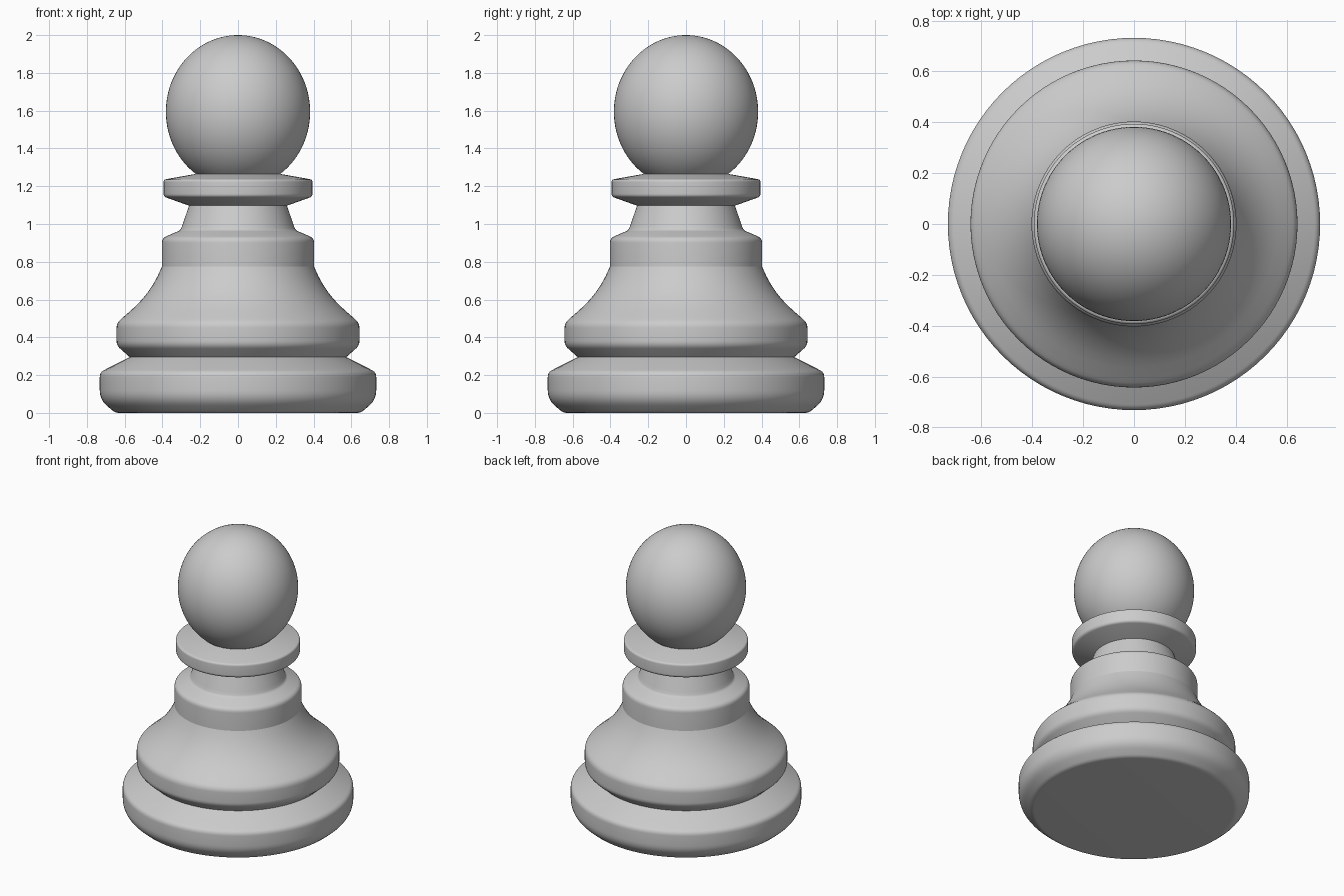
import bpy, bmesh, math
from mathutils import Vector

if "Cube" in bpy.data.objects:
    bpy.data.objects.remove(bpy.data.objects["Cube"])

SEGMENTS = 96


def rounded(corners, steps=6):
    """Turn (radius, height, rounding) corners into a softened profile."""
    pts = [Vector(c[:2]) for c in corners]
    out = []
    for i, p in enumerate(pts):
        f = corners[i][2] if len(corners[i]) > 2 else 0
        if not f:
            out.append(p)
            continue
        a = p + (pts[i - 1] - p).normalized() * f
        b = p + (pts[i + 1] - p).normalized() * f
        for k in range(steps + 1):
            t = k / steps
            out.append(a * (1 - t) ** 2 + p * 2 * t * (1 - t) + b * t * t)
    return out


def lathe(name, profile):
    """Spin a bottom-to-top profile around z."""
    bm = bmesh.new()
    verts = [bm.verts.new((r, 0, z)) for r, z in profile]
    edges = [bm.edges.new(pair) for pair in zip(verts, verts[1:])]
    bmesh.ops.spin(bm, geom=verts + edges, cent=(0, 0, 0), axis=(0, 0, 1),
                   angle=math.tau, steps=SEGMENTS)
    bmesh.ops.remove_doubles(bm, verts=bm.verts, dist=1e-4)
    bmesh.ops.recalc_face_normals(bm, faces=bm.faces)
    # spun bottom-to-top, so outer walls must point away from the axis
    wall = max(bm.faces, key=lambda f: f.calc_center_median().xy.length)
    if wall.normal.xy.dot(wall.calc_center_median().xy) < 0:
        bmesh.ops.reverse_faces(bm, faces=bm.faces)
    mesh = bpy.data.meshes.new(name)
    bm.to_mesh(mesh)
    bm.free()
    ob = bpy.data.objects.new(name, mesh)
    bpy.context.collection.objects.link(ob)
    bpy.ops.object.select_all(action='DESELECT')
    ob.select_set(True)
    bpy.context.view_layer.objects.active = ob
    bpy.ops.object.shade_smooth_by_angle(angle=math.radians(35))
    return ob


# Foot disc, closed underneath
lathe("base", rounded([(0, 0), (0.65, 0, 0.02), (0.732, 0.07, 0.05),
                       (0.732, 0.215, 0.025), (0.573, 0.295)]))

# Flared skirt above the foot
lathe("skirt", rounded([(0.573, 0.295), (0.643, 0.357, 0.025),
                        (0.643, 0.475, 0.025), (0.61, 0.505),
                        (0.46, 0.635, 0.14), (0.403, 0.775)]))

# Straight band with sloping shoulder
lathe("band", rounded([(0.403, 0.775), (0.403, 0.925, 0.025),
                       (0.305, 0.967, 0.012), (0.296, 0.99)]))

# Tapered neck
lathe("neck", [(0.296, 0.99), (0.259, 1.097)])

# Collar ring
lathe("collar", rounded([(0.259, 1.097), (0.394, 1.145, 0.016),
                         (0.394, 1.235, 0.014), (0.225, 1.265)]))

# Slightly tall ball, cut where it meets the collar
cz, rx, rz = 1.594, 0.382, 0.406
start = math.asin((1.265 - cz) / rz)
angles = [start + (math.pi / 2 - start) * i / 40 for i in range(41)]
lathe("head", [(rx * math.cos(a), cz + rz * math.sin(a)) for a in angles])
